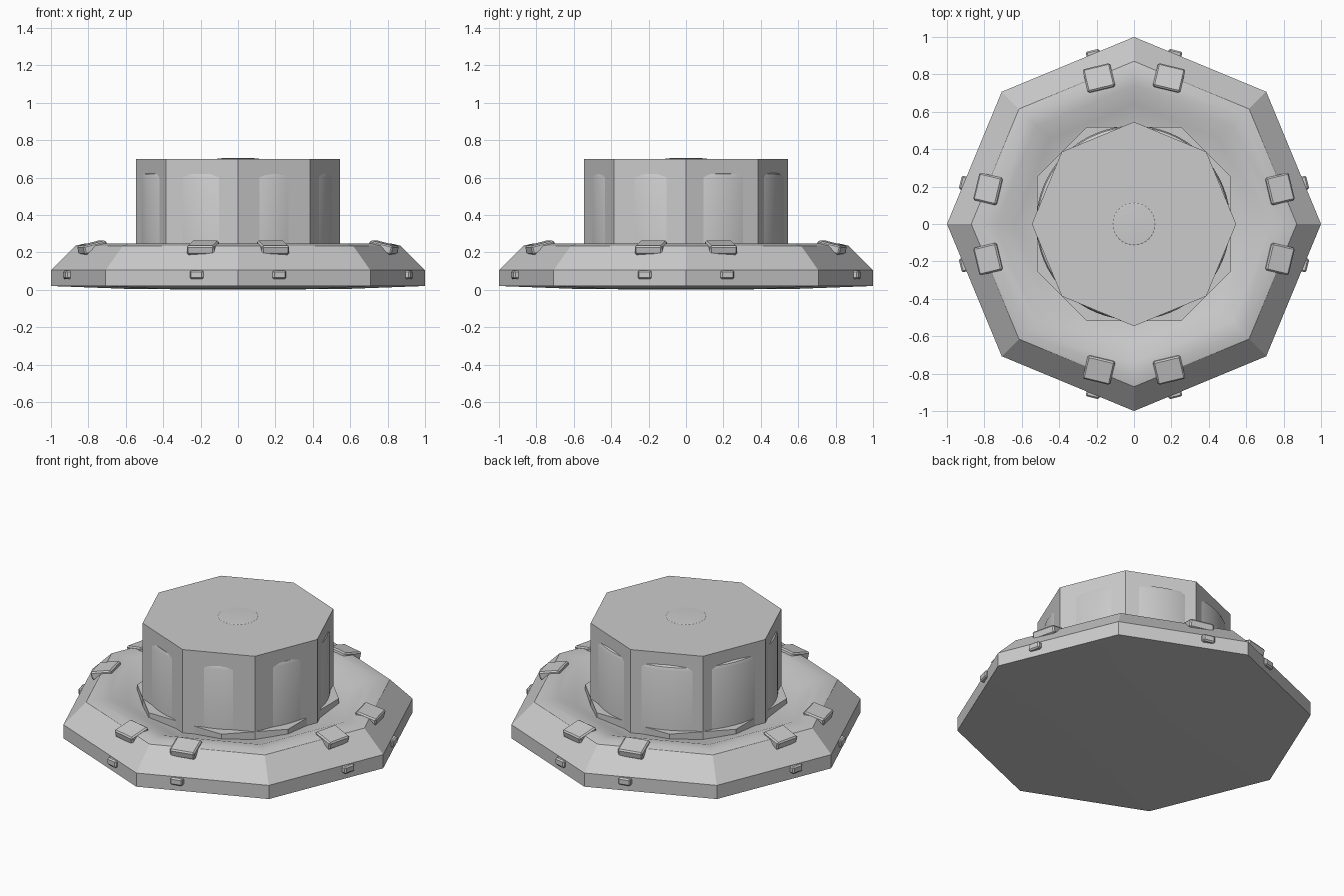
import bpy, bmesh
from math import pi, sin, cos, radians
from mathutils import Matrix

if "Cube" in bpy.data.objects:
    bpy.data.objects.remove(bpy.data.objects["Cube"])


def finish(name, bm, smooth=None):
    bmesh.ops.recalc_face_normals(bm, faces=bm.faces)
    me = bpy.data.meshes.new(name)
    bm.to_mesh(me)
    bm.free()
    ob = bpy.data.objects.new(name, me)
    bpy.context.collection.objects.link(ob)
    if smooth:
        bpy.ops.object.select_all(action='DESELECT')
        ob.select_set(True)
        bpy.context.view_layer.objects.active = ob
        bpy.ops.object.shade_smooth_by_angle(angle=radians(smooth))
    return ob


def lathe(name, profile, sides, smooth=None, centre=(0, 0)):
    """Stack rings of (radius, z) with capped ends, first corner on +x."""
    bm = bmesh.new()
    rings = []
    for r, z in profile:
        rings.append([bm.verts.new((centre[0] + r * cos(2 * pi * i / sides),
                                    centre[1] + r * sin(2 * pi * i / sides), z))
                      for i in range(sides)])
    for a, b in zip(rings, rings[1:]):
        for i in range(sides):
            j = (i + 1) % sides
            bm.faces.new((a[i], a[j], b[j], b[i]))
    bm.faces.new(rings[0])
    bm.faces.new(rings[-1])
    return finish(name, bm, smooth)


# Eight-sided base with a bevelled rim that dips towards the drum
lathe("base", [(0.1, 0.0), (0.6, 0.005), (1.0, 0.02), (1.0, 0.105), (0.87, 0.235),
               (0.82, 0.247), (0.74, 0.24), (0.64, 0.205), (0.5, 0.17)], 8, 32)

# Eight-sided drum and the low button on its top
lathe("drum", [(0.546, 0.12), (0.546, 0.70)], 8)
lathe("top_button", [(0.12, 0.695), (0.11, 0.702), (0.05, 0.705)], 32, 30)

# Round core that bulges through the drum faces as rounded panels
lathe("drum_core", [(0.519, 0.14), (0.519, 0.60), (0.512, 0.618), (0.49, 0.63)],
      64, 40, (-0.004, 0.006))

# Collar whose corners show at the foot of the drum
bm = bmesh.new()
ring = [bm.verts.new((0.577 * cos(radians(q * 90 + a)), 0.577 * sin(radians(q * 90 + a)), 0.12))
        for q in range(4) for a in (25.7, 64.3)]
face = bm.faces.new(ring)
ext = bmesh.ops.extrude_face_region(bm, geom=[face])
for v in ext["geom"]:
    if isinstance(v, bmesh.types.BMVert):
        v.co.z = 0.23
finish("drum_collar", bm)


def block(name, angle, radius, z, size, tilt):
    bm = bmesh.new()
    m = (Matrix.Rotation(angle, 4, 'Z') @ Matrix.Translation((radius, 0, z))
         @ Matrix.Rotation(tilt, 4, 'Y') @ Matrix.Diagonal((*size, 1)))
    bmesh.ops.create_cube(bm, size=1, matrix=m)
    bmesh.ops.bevel(bm, geom=bm.edges[:], offset=0.008, segments=1, affect='EDGES')
    return finish(name, bm)


# Clips in pairs either side of the four cardinal corners
for q in range(4):
    for s in (-1, 1):
        a = q * pi / 2 + s * radians(13.5)
        block("upper_clip", a, 0.80, 0.225, (0.13, 0.15, 0.05), radians(14))
        block("edge_clip", a, 0.925, 0.08, (0.06, 0.075, 0.045), 0)
